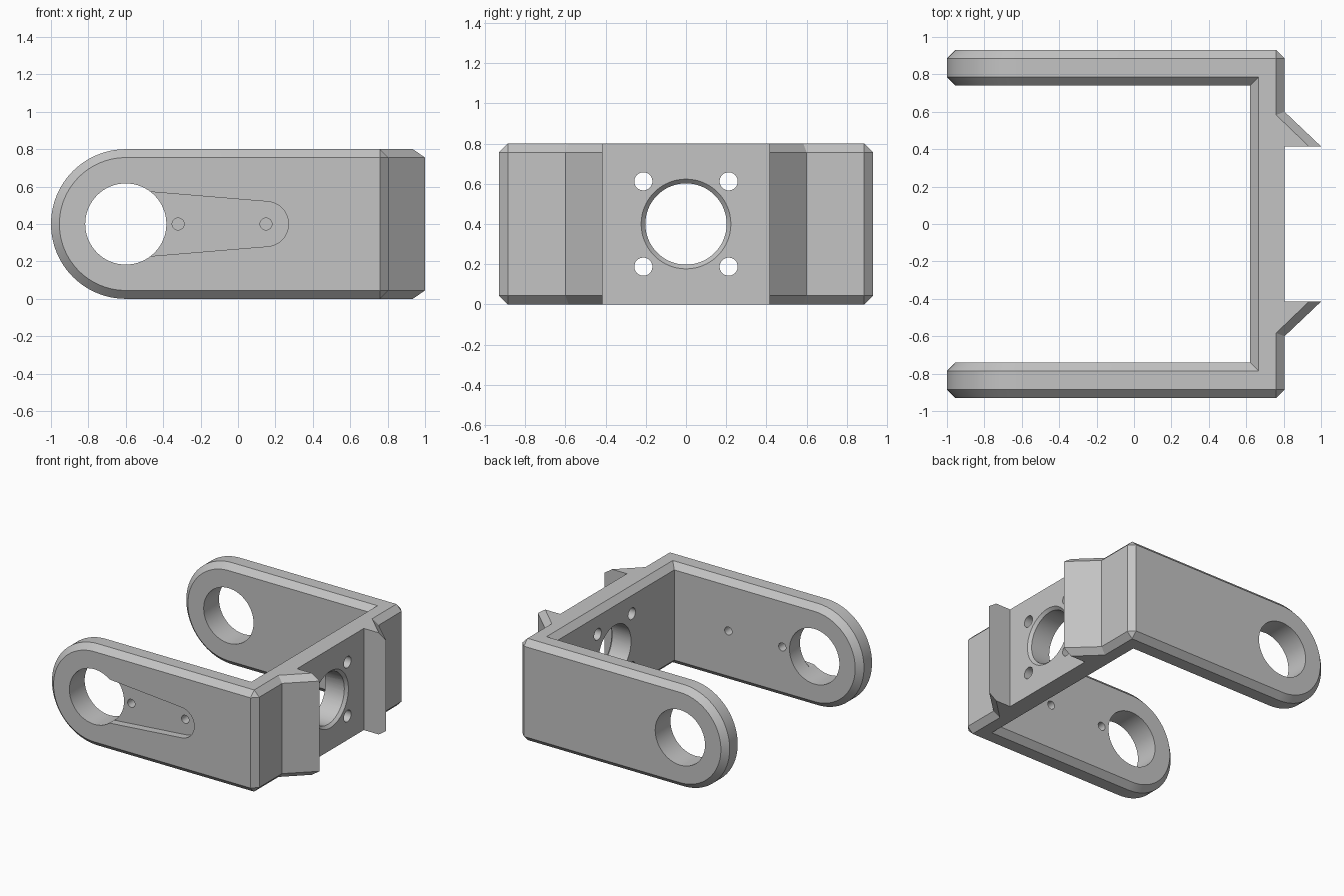
import bpy, bmesh, math
from mathutils import Matrix, Vector

if "Cube" in bpy.data.objects:
    bpy.data.objects.remove(bpy.data.objects["Cube"])

C = 0.045            # chamfer width
H, R = 0.8, 0.4      # height and arm end radius
CX, CZ = -0.6, 0.4   # arm pivot centre
STEPS = 48

grey = bpy.data.materials.new("grey_plastic")
grey.diffuse_color = (0.55, 0.55, 0.55, 1)
grey.use_nodes = True
grey.node_tree.nodes["Principled BSDF"].inputs["Base Color"].default_value = grey.diffuse_color

bm = bmesh.new()
cache = {}


def vert(p):
    key = tuple(round(c, 5) for c in p)
    if key not in cache:
        cache[key] = bm.verts.new(key)
    return cache[key]


def face(pts):
    vs = list(dict.fromkeys(vert(p) for p in pts))
    if len(vs) > 2:
        bm.faces.new(vs)


# Plan outline of the U bracket: (full point, chamfered point) for the +y half
half = [((CX, .93), (CX, .93 - C)),
        ((.805 - C, .93), (.805 - C, .93 - C)),
        ((.805, .93 - C), (.805 - C, .93 - C)),
        ((.805, .60), (.805 - C, .583)),
        ((1.0, .415), (.935, .415)),
        ((.805, .415), (.805, .415))]
flip = lambda p: (p[0], -p[1])
outer = half + [(flip(a), flip(b)) for a, b in reversed(half)]
inner = [((CX, -.74), (CX, -.74 - C)), ((.62, -.74), (.62 + C, -.74 - C)),
         ((.62, .74), (.62 + C, .74 + C)), ((CX, .74), (CX, .74 + C))]
loop = outer + inner
levels = [(0, 1), (C, 0), (H - C, 0), (H, 1)]

# Walls and chamfers, left open at the arm ends
for i in range(len(loop) - 1):
    if i == len(outer) - 1:
        continue
    a, b = loop[i], loop[i + 1]
    for (z0, k0), (z1, k1) in zip(levels, levels[1:]):
        face([(*a[k0], z0), (*b[k0], z0), (*b[k1], z1), (*a[k1], z1)])
for z in (0, H):
    face([(*p[1], z) for p in loop])

# Rounded, chamfered arm ends
section = [(.74, R - C), (.74 + C, R), (.93 - C, R), (.93, R - C)]
for s in (1, -1):
    def arc(k):
        y, r = section[k]
        return [(CX - r * math.sin(math.pi * i / STEPS), s * y,
                 CZ + r * math.cos(math.pi * i / STEPS)) for i in range(STEPS + 1)]
    arcs = [arc(k) for k in range(4)]
    for p, q in zip(arcs, arcs[1:]):
        for i in range(STEPS):
            face([p[i], p[i + 1], q[i + 1], q[i]])
    face(arcs[0])
    face(arcs[3])

bmesh.ops.recalc_face_normals(bm, faces=bm.faces)
bmesh.ops.dissolve_limit(bm, angle_limit=math.radians(0.5), verts=bm.verts, edges=bm.edges)
me = bpy.data.meshes.new("u_bracket")
bm.to_mesh(me)
bm.free()
bracket = bpy.data.objects.new("u_bracket", me)
bpy.context.collection.objects.link(bracket)
me.materials.append(grey)


def cut(cb):
    """Subtract a bmesh solid from the bracket."""
    bmesh.ops.recalc_face_normals(cb, faces=cb.faces)
    cm = bpy.data.meshes.new("cutter")
    cb.to_mesh(cm)
    cb.free()
    cm.materials.append(grey)
    ob = bpy.data.objects.new("cutter", cm)
    ob.hide_render = True
    bpy.context.collection.objects.link(ob)
    mod = bracket.modifiers.new("cut", 'BOOLEAN')
    mod.operation = 'DIFFERENCE'
    mod.solver = 'EXACT'
    mod.object = ob
    bpy.context.view_layer.objects.active = bracket
    bpy.ops.object.modifier_apply(modifier=mod.name)
    bpy.data.objects.remove(ob)


def drill(start, end, r0, r1=None, seg=64):
    """Cut a round or conical hole between two points."""
    a, b = Vector(start), Vector(end)
    rot = (b - a).to_track_quat('Z', 'Y').to_matrix().to_4x4()
    cb = bmesh.new()
    bmesh.ops.create_cone(cb, cap_ends=True, segments=seg, radius1=r0,
                          radius2=r0 if r1 is None else r1, depth=(b - a).length,
                          matrix=Matrix.Translation((a + b) / 2) @ rot)
    cut(cb)


# Large pivot holes through both arms
drill((CX, -1.2, CZ), (CX, 1.2, CZ), .217)

# Tapered lever recess in the front arm's outer face
x2, r1, r2 = .15, .182, .12
t = math.acos((r1 - r2) / (x2 - CX))
outline = []
for cx, r, a0, a1 in ((x2, r2, -t, t), (CX, r1, t, 2 * math.pi - t)):
    for i in range(33):
        a = a0 + (a1 - a0) * i / 32
        outline.append((cx + r * math.cos(a), CZ + r * math.sin(a)))
cb = bmesh.new()
f = cb.faces.new([cb.verts.new((x, -1.1, z)) for x, z in outline])
ext = bmesh.ops.extrude_face_region(cb, geom=[f])
bmesh.ops.translate(cb, vec=(0, 1.1 - .87, 0),
                    verts=[g for g in ext['geom'] if isinstance(g, bmesh.types.BMVert)])
cut(cb)

# Two small pin holes in the recess
for x in (-.32, .15):
    drill((x, -1.1, CZ), (x, -.6, CZ), .032, seg=32)

# Centre hole with countersink, and four screw holes in the end wall
drill((.4, 0, CZ), (1.2, 0, CZ), .202)
drill((.7, 0, CZ), (.9, 0, CZ), .118, .318)
for y in (-.212, .212):
    for z in (CZ - .212, CZ + .212):
        drill((.4, y, z), (1.2, y, z), .045, seg=32)

bpy.ops.object.select_all(action='DESELECT')
bracket.select_set(True)
bpy.context.view_layer.objects.active = bracket
bpy.ops.object.shade_smooth_by_angle(angle=math.radians(25))
